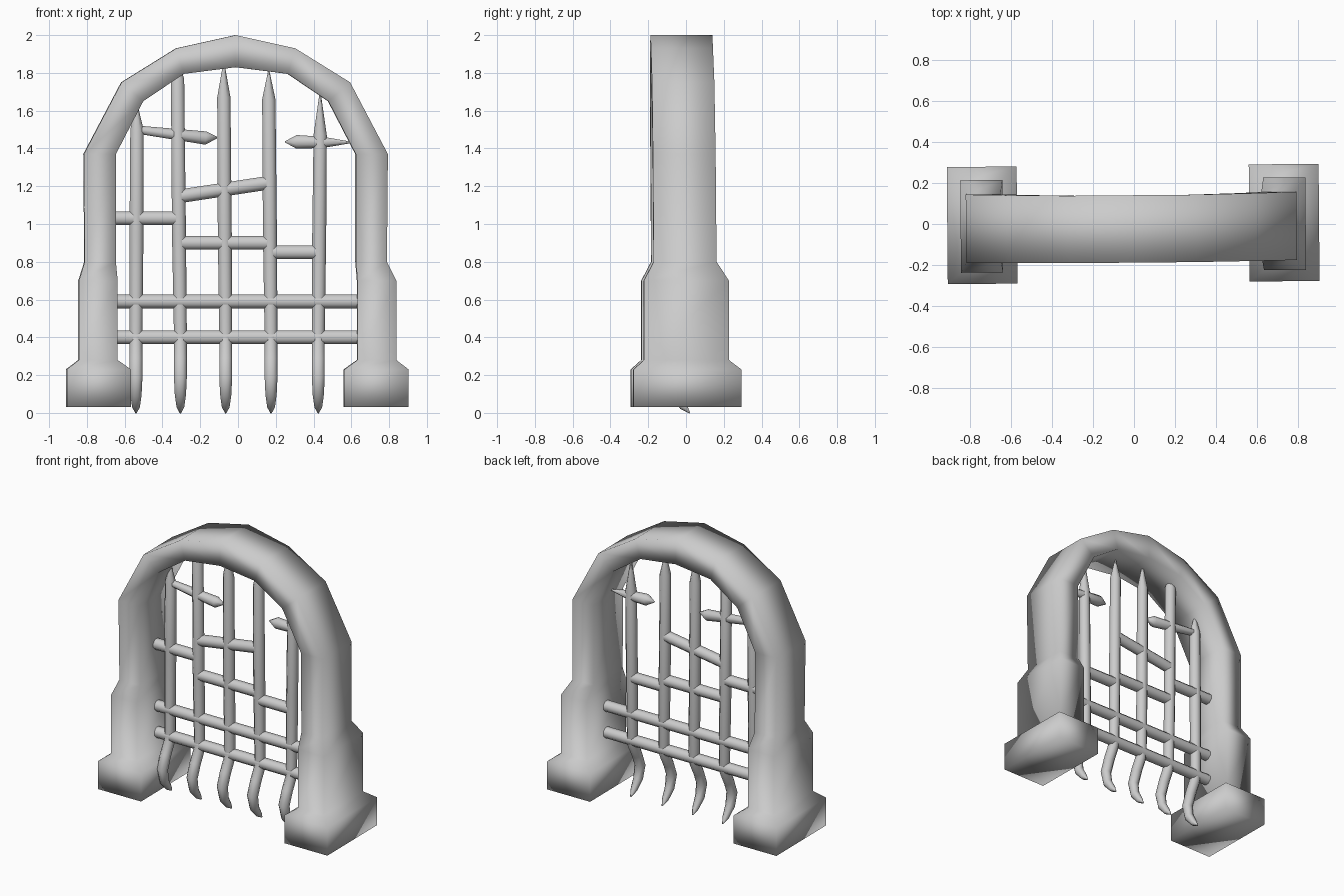
import bpy
import bmesh
import math
from mathutils import Vector

cube = bpy.data.objects.get("Cube")
if cube:
    bpy.data.objects.remove(cube, do_unlink=True)

grey = bpy.data.materials.new("stone_grey")
grey.use_nodes = True
grey.diffuse_color = (0.6, 0.6, 0.6, 1)
grey.node_tree.nodes["Principled BSDF"].inputs["Base Color"].default_value = (0.6, 0.6, 0.6, 1)


def loft(name, rings, sharp=math.pi):
    """Skin a list of equal-sized rings and cap both ends."""
    bm = bmesh.new()
    loops = [[bm.verts.new(p) for p in ring] for ring in rings]
    n = len(loops[0])
    for a, b in zip(loops, loops[1:]):
        for i in range(n):
            j = (i + 1) % n
            bm.faces.new((a[i], a[j], b[j], b[i]))
    bm.faces.new(loops[0][::-1])
    bm.faces.new(loops[-1])
    bmesh.ops.recalc_face_normals(bm, faces=bm.faces)
    mesh = bpy.data.meshes.new(name)
    bm.to_mesh(mesh)
    bm.free()
    mesh.shade_smooth()
    if sharp < math.pi:
        mesh.set_sharp_from_angle(angle=sharp)
    mesh.materials.append(grey)
    obj = bpy.data.objects.new(name, mesh)
    bpy.context.collection.objects.link(obj)
    return obj


def rod(name, path, radii, side, sides=8):
    """Round rod along a path; side is an axis always square to the path."""
    pts = [Vector(p) for p in path]
    side = Vector(side)
    rings = []
    for k, p in enumerate(pts):
        along = (pts[min(k + 1, len(pts) - 1)] - pts[max(k - 1, 0)]).normalized()
        up = along.cross(side).normalized()
        ring = []
        for i in range(sides):
            a = math.tau * (i + 0.5) / sides
            ring.append(p + radii[k] * (math.cos(a) * side + math.sin(a) * up))
        rings.append(ring)
    return loft(name, rings, math.radians(65))


# Stone frame, one half from foot to crown: outer x, z, inner x, z, front y, back y
half = [
    (0.905, 0.03, 0.565, 0.03, -0.285, 0.285),
    (0.905, 0.23, 0.565, 0.23, -0.285, 0.285),
    (0.84, 0.28, 0.635, 0.28, -0.23, 0.22),
    (0.84, 0.70, 0.635, 0.70, -0.23, 0.22),
    (0.80, 0.80, 0.635, 0.80, -0.178, 0.155),
    (0.805, 1.37, 0.635, 1.37, -0.182, 0.15),
    (0.605, 1.75, 0.49, 1.65, -0.185, 0.145),
    (0.315, 1.93, 0.275, 1.795, -0.188, 0.14),
]


def frame_ring(row, s):
    xo, zo, xi, zi, y0, y1 = row
    dx = -0.013 if zo > 0.75 else -0.004
    return [Vector((s * xo + dx, y0, zo)), Vector((s * xi + dx, y0, zi)),
            Vector((s * xi + dx, y1, zi)), Vector((s * xo + dx, y1, zo))]


crown = (0, 2.0, 0, 1.83, -0.188, 0.14)
rings = [frame_ring(r, -1) for r in half] + [frame_ring(crown, 1)]
rings += [frame_ring(r, 1) for r in reversed(half)]
frame = loft("stone_arch", rings)
frame.rotation_euler.z = math.radians(0.5)

# Upright bars: foot x, head x, shoulder height, tip height
uprights = [
    (-0.54, -0.535, 1.50, 1.63),
    (-0.305, -0.32, 1.77, 1.86),
    (-0.065, -0.075, 1.67, 1.85),
    (0.175, 0.163, 1.66, 1.81),
    (0.425, 0.435, 1.47, 1.69),
]
# Hooked lower end shared by all bars: y, z, radius
hook = [(0.02, 0.0, 0.004), (-0.015, 0.035, 0.022), (-0.065, 0.10, 0.032),
        (-0.085, 0.19, 0.037), (-0.05, 0.28, 0.037), (-0.008, 0.36, 0.037),
        (0.0, 0.42, 0.037)]
for n, (x0, x1, shoulder, tip) in enumerate(uprights):
    path = [(x0, y, z) for y, z, r in hook]
    radii = [r for y, z, r in hook]
    path += [((x0 + x1) / 2, 0, 0.95), (x1, 0, shoulder), (x1, 0, tip)]
    radii += [0.04, 0.038, 0.004]
    rod(f"upright_bar_{n + 1}", path, radii, (1, 0, 0))

# Cross bars: name, start x, z, end x, z
crossbars = [
    ("lower_crossbar", -0.65, 0.40, 0.64, 0.40),
    ("upper_crossbar", -0.65, 0.59, 0.64, 0.59),
    ("left_stub", -0.67, 1.03, -0.32, 1.03),
    ("middle_piece", -0.30, 0.90, 0.16, 0.90),
    ("short_piece", 0.18, 0.85, 0.42, 0.85),
    ("tilted_piece", -0.30, 1.148, 0.16, 1.218),
]
for name, xa, za, xb, zb in crossbars:
    rod(name, [(xa, 0, za), (xb, 0, zb)], [0.039, 0.039], (0, 1, 0))

# Broken cross bars with splintered points
rod("broken_bar_a", [(-0.56, 0, 1.503), (-0.17, 0, 1.455), (-0.11, 0, 1.457)],
    [0.022, 0.038, 0.004], (0, 1, 0))
rod("broken_bar_b", [(0.25, 0, 1.435), (0.31, 0, 1.435), (0.45, 0, 1.432), (0.60, 0, 1.432)],
    [0.004, 0.039, 0.032, 0.004], (0, 1, 0))
